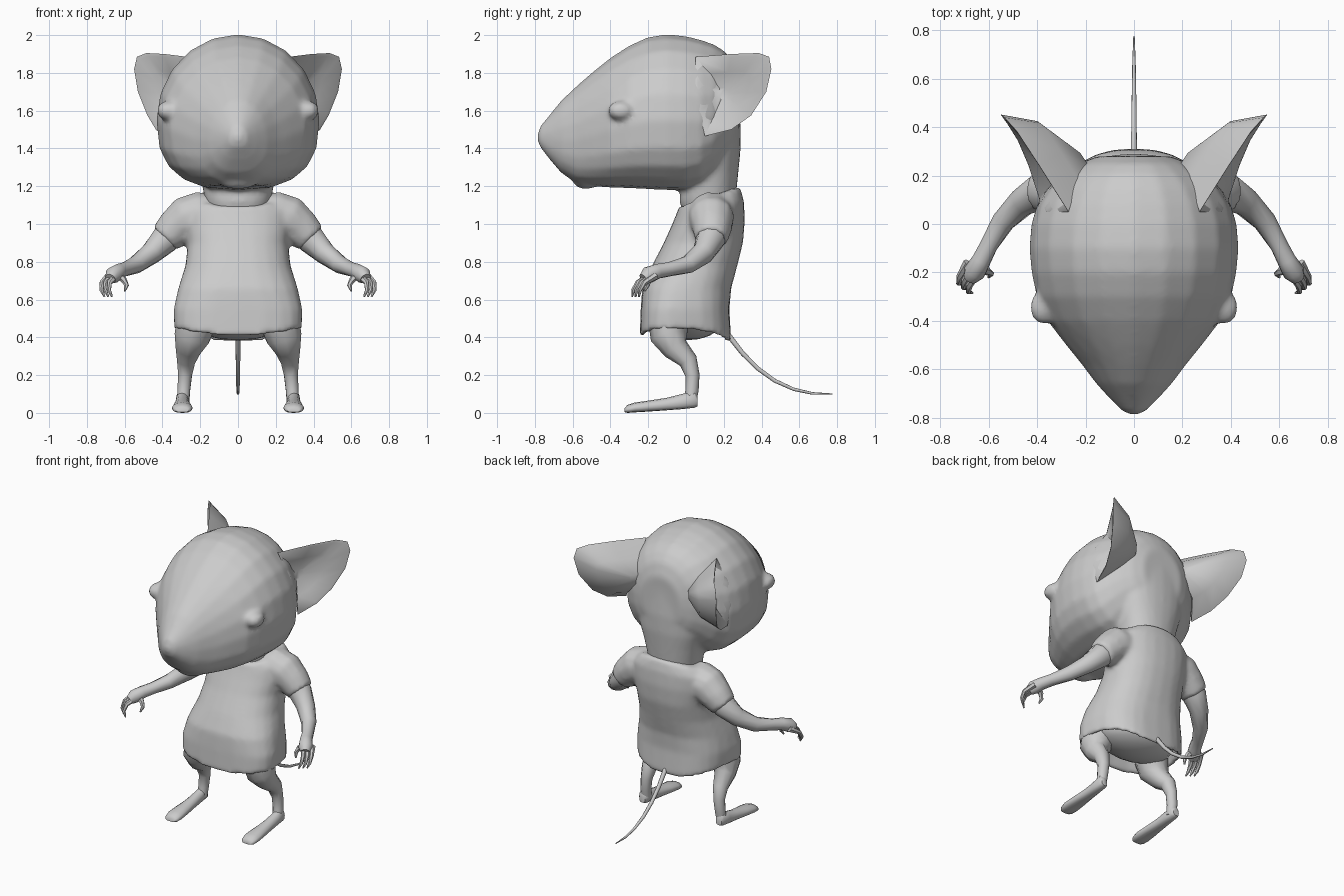
import bpy
import bmesh
from math import sin, cos, pi, radians
from mathutils import Vector, Matrix

cube = bpy.data.objects.get("Cube")
if cube:
    bpy.data.objects.remove(cube)

grey = bpy.data.materials.new("plain_grey")
grey.use_nodes = True
grey.diffuse_color = (0.6, 0.6, 0.6, 1)
bsdf = next(n for n in grey.node_tree.nodes if n.type == 'BSDF_PRINCIPLED')
bsdf.inputs["Base Color"].default_value = (0.6, 0.6, 0.6, 1)
bsdf.inputs["Roughness"].default_value = 0.7


def finish(name, bm, mirror=False, angle=50):
    bmesh.ops.recalc_face_normals(bm, faces=bm.faces)
    mesh = bpy.data.meshes.new(name)
    bm.to_mesh(mesh)
    bm.free()
    mesh.materials.append(grey)
    mesh.shade_smooth()
    mesh.set_sharp_from_angle(angle=radians(angle))
    obj = bpy.data.objects.new(name, mesh)
    bpy.context.collection.objects.link(obj)
    if mirror:
        obj.modifiers.new("Mirror", 'MIRROR').use_mirror_merge = False
    return obj


def blend(name, parts, voxel, smoothing):
    """Fuse overlapping parts, mirrored, into one soft skin."""
    bm = bmesh.new()
    for part in parts:
        bm.from_mesh(part.data)
        bpy.data.objects.remove(part)
    obj = finish(name, bm, True, 180)
    remesh = obj.modifiers.new("Fuse", 'REMESH')
    remesh.mode = 'VOXEL'
    remesh.voxel_size = voxel
    remesh.use_smooth_shade = True
    smooth = obj.modifiers.new("Soften", 'SMOOTH')
    smooth.factor = 0.5
    smooth.iterations = smoothing


def loft(name, rings, mirror=False):
    """Skin a list of closed point rings."""
    bm = bmesh.new()
    rows = [[bm.verts.new(p) for p in ring] for ring in rings]
    n = len(rows[0])
    for a, b in zip(rows, rows[1:]):
        for i in range(n):
            j = (i + 1) % n
            bm.faces.new((a[i], a[j], b[j], b[i]))
    bm.faces.new(rows[0])
    bm.faces.new(rows[-1])
    return finish(name, bm, mirror)


def power(v, e):
    return abs(v) ** e * (1 if v >= 0 else -1)


def upright_ring(y, low, high, w, x=0, n=20, widest=0.45):
    """Cross-section across y, rounder above than below."""
    mid = low + (high - low) * widest
    pts = []
    for i in range(n):
        c, s = cos(2 * pi * i / n), sin(2 * pi * i / n)
        if s >= 0:
            pts.append((x + w * c, y, mid + (high - mid) * s))
        else:
            pts.append((x + w * power(c, 0.77), y, mid + (mid - low) * power(s, 0.77)))
    return pts


def flat_ring(z_front, z_back, front, back, w, square=0.9, taper=0.0, dip=0.0, n=24):
    """Cross-section across z that may tilt, and narrow towards the back."""
    pts = []
    for i in range(n):
        c, s = power(cos(2 * pi * i / n), square), power(sin(2 * pi * i / n), square)
        t = (s + 1) / 2
        pts.append((w * c * (1 - taper * t), front + (back - front) * t,
                    z_front + (z_back - z_front) * t + dip * c * c))
    return pts


def tube(name, path, mirror=False, n=10):
    """Tapered limb along (x, y, z, radius) stations."""
    pts = [Vector(p[:3]) for p in path]
    rings = []
    for i, p in enumerate(pts):
        d = (pts[min(i + 1, len(pts) - 1)] - pts[max(i - 1, 0)]).normalized()
        u = d.cross(Vector((0.25, 1, 0.1))).normalized()
        v = d.cross(u)
        r = path[i][3]
        rings.append([p + u * r * cos(2 * pi * k / n) + v * r * sin(2 * pi * k / n)
                      for k in range(n)])
    return loft(name, rings, mirror)


def ellipsoid(name, loc, size):
    bm = bmesh.new()
    bmesh.ops.create_uvsphere(bm, u_segments=16, v_segments=10, radius=1,
                              matrix=Matrix.Translation(loc) @ Matrix.Diagonal((*size, 1)))
    return finish(name, bm)


# Head, long pointed snout to rounded back, fused with neck, eye bumps and lip
head = [(-.785, 1.44, 1.48, .02), (-.77, 1.405, 1.52, .05), (-.72, 1.34, 1.58, .10),
        (-.66, 1.27, 1.655, .155), (-.58, 1.215, 1.73, .215), (-.5, 1.2, 1.80, .28),
        (-.4, 1.193, 1.88, .357), (-.3, 1.19, 1.945, .402), (-.2, 1.185, 1.99, .423),
        (-.1, 1.18, 2.005, .432), (0, 1.18, 1.995, .424), (.08, 1.2, 1.975, .4),
        (.15, 1.26, 1.95, .355), (.205, 1.33, 1.915, .295), (.25, 1.38, 1.86, .23),
        (.28, 1.45, 1.77, .15)]
neck = [(1.0, 1.0, 0, .25, .15), (1.12, 1.18, -.035, .268, .18), (1.26, 1.28, -.02, .278, .202),
        (1.38, 1.38, 0, .288, .23), (1.5, 1.5, 0, .29, .25), (1.66, 1.66, 0, .28, .25),
        (1.8, 1.8, .02, .25, .22)]
blend("head", [loft("skull", [upright_ring(*r) for r in head]),
               loft("neck", [flat_ring(*r) for r in neck]),
               ellipsoid("eye", (.372, -.345, 1.6), (.058, .07, .052)),
               ellipsoid("lower_lip", (0, -.53, 1.222), (.1, .065, .037))], .016, 5)

# Shirt, with a turned-in hem, a tilted collar and short sleeves
shirt = [(.52, .52, -.19, .18, .31, .75, .2), (.405, .37, -.22, .22, .35, .7, .25, .05),
         (.41, .375, -.245, .24, .375, .7, .25, .05),
         (.55, .55, -.24, .23, .375, .72, .22), (.66, .66, -.232, .24, .345, .8, .18),
         (.78, .78, -.18, .272, .29, .85, .08), (.9, .9, -.118, .302, .265, .85),
         (1.0, 1.02, -.073, .312, .285), (1.06, 1.12, -.048, .307, .285),
         (1.1, 1.185, -.038, .29, .23), (1.085, 1.2, -.033, .278, .185)]
blend("shirt", [loft("shirt_body", [flat_ring(*r) for r in shirt]),
                tube("sleeve", [(.1, .125, 1.06, .1), (.2, .13, 1.05, .123), (.27, .135, 1.03, .122),
                                (.335, .138, .975, .105), (.39, .135, .92, .088)], True, 12)],
      .016, 6)

# Arms and curled hands
tube("arm", [(.3, .13, 1.0, .08), (.39, .13, .915, .078), (.46, .09, .845, .06),
             (.54, .01, .785, .048), (.6, -.09, .76, .038), (.63, -.15, .75, .04),
             (.66, -.2, .73, .045), (.675, -.225, .71, .03)], True)
for i in range(3):
    x, y = .655 + .02 * i, -.235 + .018 * i
    tube(f"finger_{i + 1}", [(x - .01, y + .04, .725, .02), (x + .025, y - .02, .69, .014),
                             (x + .028, y - .045, .65, .011), (x + .012, y - .05, .615, .005)],
         True, 6)
tube("thumb", [(.645, -.18, .735, .024), (.605, -.195, .705, .017), (.59, -.205, .675, .013),
               (.6, -.22, .645, .005)], True, 6)

# Hips, bent legs and long feet
ellipsoid("hips", (0, .01, .5), (.28, .19, .115))
tube("leg", [(.22, -.09, .48, .11), (.243, -.09, .4, .098), (.262, -.055, .34, .07),
             (.274, .012, .275, .05), (.28, .034, .2, .038), (.287, .032, .12, .035),
             (.29, .02, .05, .033)], True)
foot = [(.062, .035, .09, .022), (.045, .027, .12, .034), (-.02, .02, .1, .036),
        (-.1, .014, .08, .04), (-.2, .007, .065, .05), (-.27, .003, .055, .055),
        (-.31, 0, .042, .048), (-.325, .004, .025, .035)]
loft("foot", [upright_ring(*r, x=.295, n=12) for r in foot], True)

# Thin curved tail
tube("tail", [(0, .18, .47, .016), (0, .23, .405, .015), (0, .3, .315, .013), (0, .38, .235, .012),
              (0, .47, .17, .011), (0, .57, .125, .009), (0, .67, .103, .007),
              (0, .775, .1, .003)], n=8)

# Cupped ears: back shell, rim and inner bowl
rim = [Vector(p) for p in ((.27, .05, 1.885), (.39, .24, 1.9), (.485, .385, 1.905),
                           (.535, .44, 1.885), (.55, .452, 1.82), (.53, .425, 1.7),
                           (.48, .345, 1.575), (.435, .24, 1.5), (.39, .1, 1.465),
                           (.395, .07, 1.6), (.36, .05, 1.75))]
root, bowl, inset = Vector((.17, .27, 1.69)), Vector((.31, .2, 1.69)), Vector((.43, .25, 1.7))
ear = [[p.lerp(root, .85) for p in rim],
       [p.lerp(root, .4) + Vector((0, .045, 0)) for p in rim],
       rim,
       [p.lerp(inset, .08) - Vector((.004, .004, 0)) for p in rim],
       [p.lerp(bowl, .45) for p in rim],
       [p.lerp(bowl, .85) for p in rim]]
loft("ear", ear, True)
